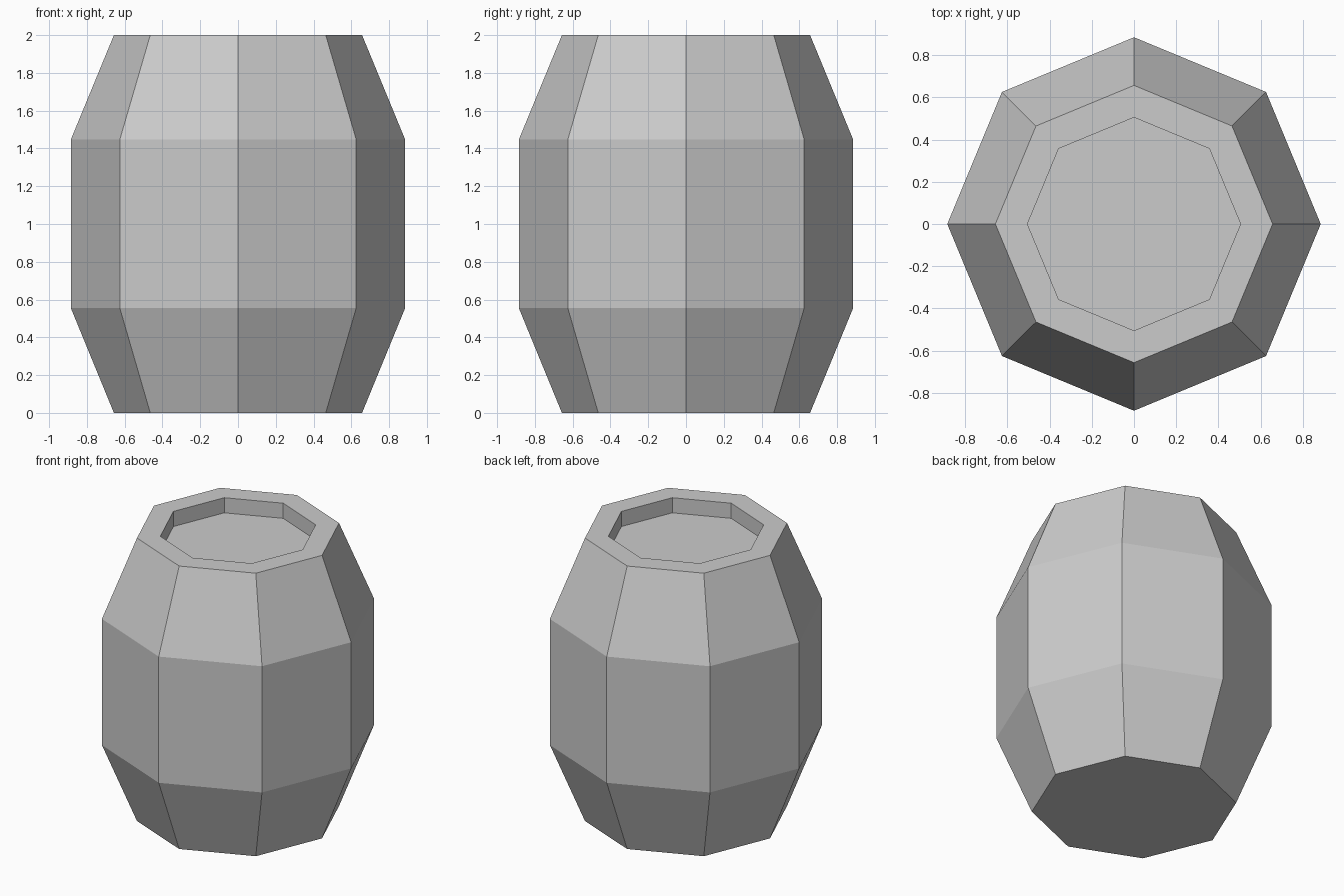
import bpy, bmesh
from math import cos, sin, tau

if "Cube" in bpy.data.objects:
    bpy.data.objects.remove(bpy.data.objects["Cube"])

SIDES = 8
# Barrel profile (radius, height): base, belly, rim, sunken lid
PROFILE = [(0.657, 0), (0.885, 0.555), (0.885, 1.447),
           (0.657, 2.0), (0.505, 2.0), (0.505, 1.893)]

bm = bmesh.new()
rings = [[bm.verts.new((r * cos(tau * i / SIDES), r * sin(tau * i / SIDES), z))
          for i in range(SIDES)] for r, z in PROFILE]

# Staves, rim and recess wall
for low, high in zip(rings, rings[1:]):
    for i in range(SIDES):
        j = (i + 1) % SIDES
        bm.faces.new((low[i], low[j], high[j], high[i]))

# Flat base and sunken lid
bm.faces.new(rings[0][::-1])
bm.faces.new(rings[-1])

mesh = bpy.data.meshes.new("barrel")
bm.to_mesh(mesh)
bm.free()
barrel = bpy.data.objects.new("barrel", mesh)
bpy.context.collection.objects.link(barrel)
